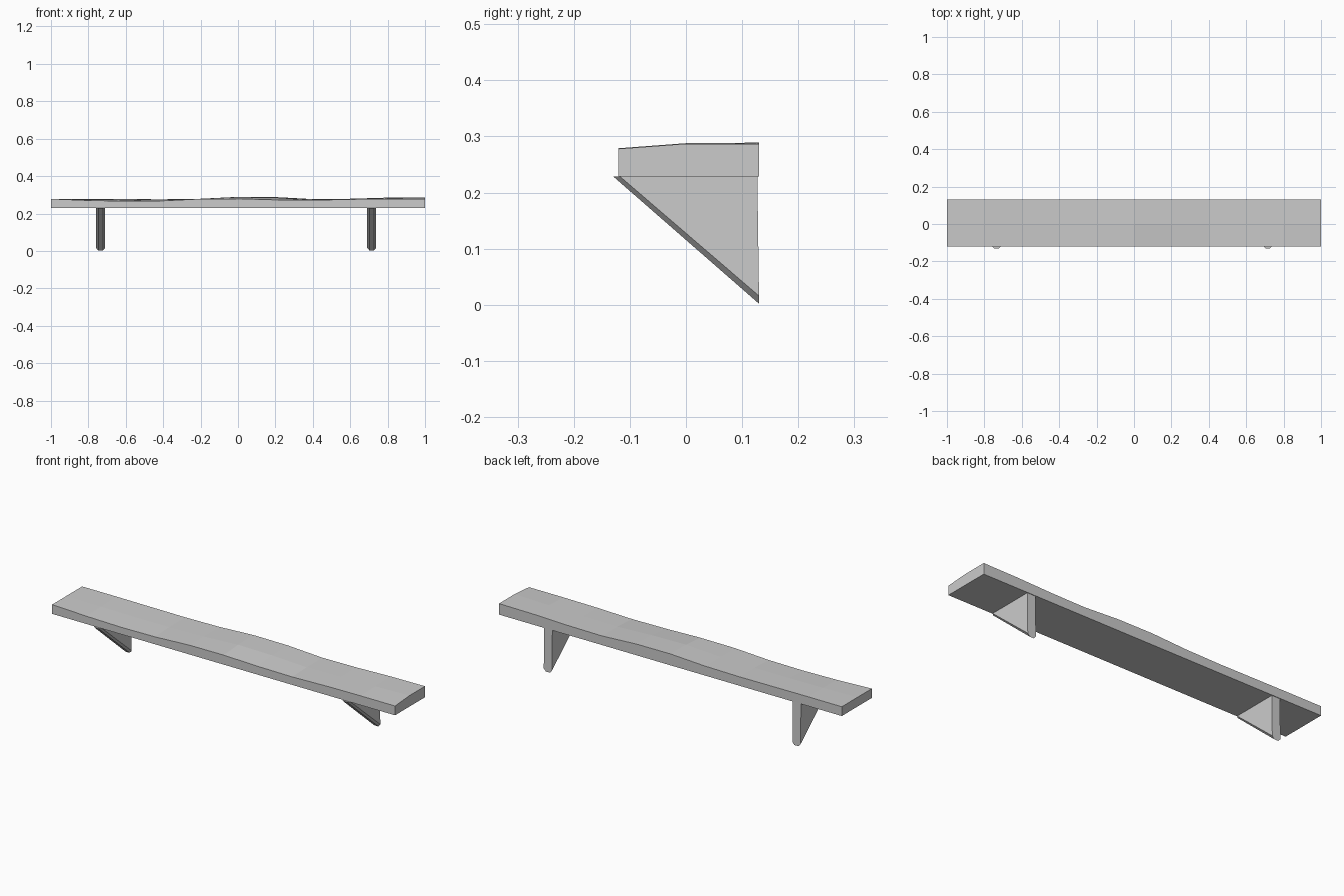
import bpy, bmesh

if "Cube" in bpy.data.objects:
    bpy.data.objects.remove(bpy.data.objects["Cube"])


def make_object(name, bm):
    bmesh.ops.recalc_face_normals(bm, faces=bm.faces[:])
    mesh = bpy.data.meshes.new(name)
    bm.to_mesh(mesh)
    bm.free()
    obj = bpy.data.objects.new(name, mesh)
    bpy.context.collection.objects.link(obj)
    return obj


# Shelf board: flat underside, gently uneven top (front, middle, back heights)
xs = [-1, -0.8, -0.6, -0.4, -0.2, 0, 0.2, 0.4, 0.6, 0.8, 1]
front = [.278, .270, .266, .268, .278, .279, .273, .271, .276, .278, .278]
middle = [.278, .275, .273, .274, .278, .288, .285, .276, .277, .282, .287]
back = [.278, .278, .277, .276, .279, .289, .288, .277, .279, .285, .287]
BOTTOM, FRONT_Y, BACK_Y = 0.229, -0.12, 0.13

bm = bmesh.new()
rings = []
for x, f, m, b in zip(xs, front, middle, back):
    section = [(FRONT_Y, BOTTOM), (BACK_Y, BOTTOM), (BACK_Y, b), (0, m), (FRONT_Y, f)]
    rings.append([bm.verts.new((x, y, z)) for y, z in section])
for r, s in zip(rings, rings[1:]):
    for i in range(5):
        j = (i + 1) % 5
        bm.faces.new((r[i], r[j], s[j], s[i]))
bm.faces.new(rings[0])
bm.faces.new(rings[-1])
make_object("shelf_board", bm)


# Triangular bracket with a chamfered sloping edge
def bracket(name, cx):
    bm = bmesh.new()
    outline = []
    # half width, top front y, bottom z along the sloping edge
    for dx, y, z in [(-.024, -.118, .016), (-.012, -.13, .002),
                     (.012, -.13, .002), (.024, -.118, .016)]:
        outline.append((bm.verts.new((cx + dx, y, BOTTOM)),
                        bm.verts.new((cx + dx, BACK_Y, z))))
    for (a, b), (c, d) in zip(outline, outline[1:]):
        bm.faces.new((a, b, d, c))
    top_back = [bm.verts.new((cx + dx, 0.127, BOTTOM)) for dx in (-.024, .024)]
    for (a, b), t in zip((outline[0], outline[-1]), top_back):
        bm.faces.new((a, b, t))
    bm.faces.new([a for a, b in outline] + top_back[::-1])
    bm.faces.new([b for a, b in outline] + top_back[::-1])
    make_object(name, bm)


bracket("left_bracket", -0.735)
bracket("right_bracket", 0.715)
